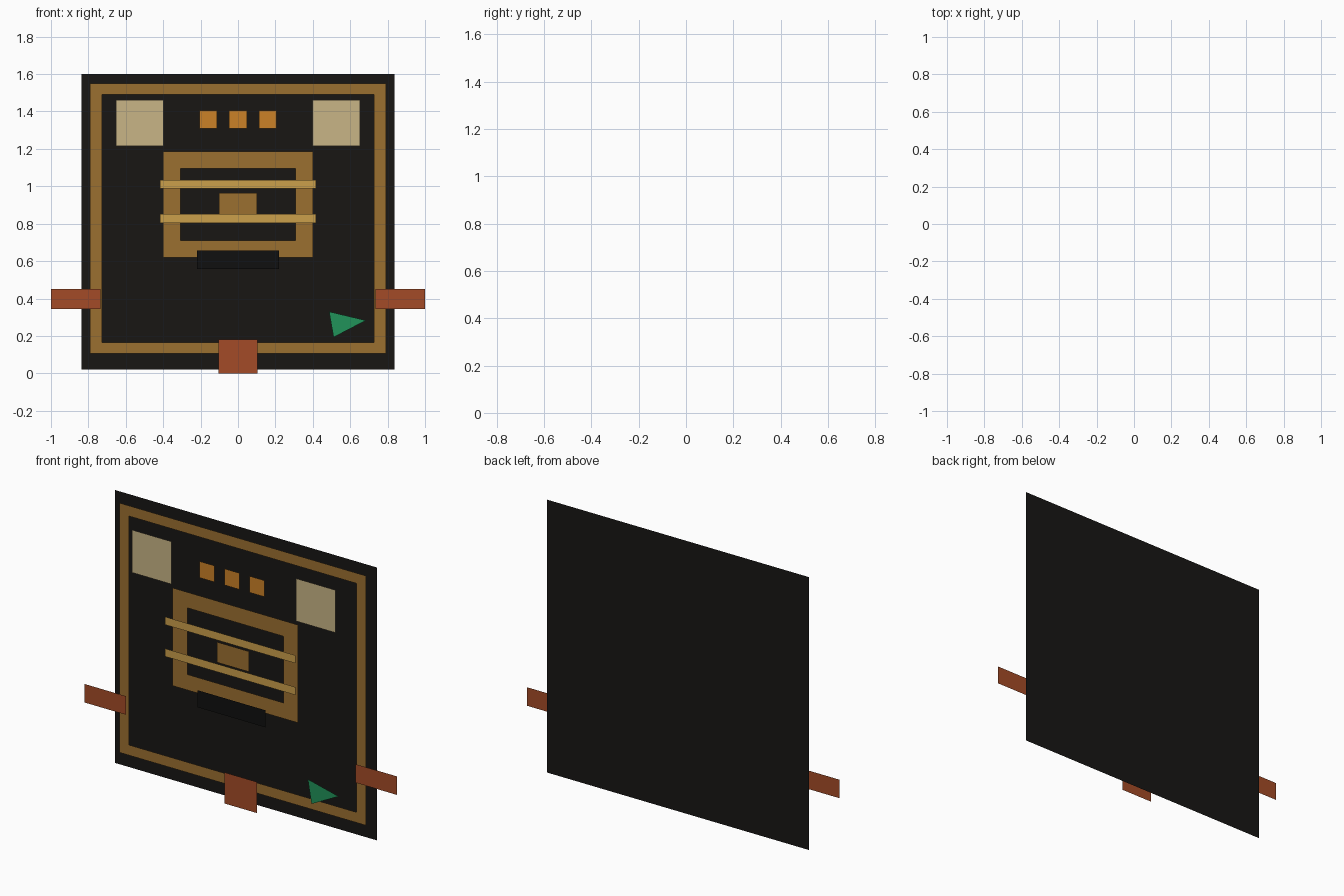
import bpy

if "Cube" in bpy.data.objects:
    bpy.data.objects.remove(bpy.data.objects["Cube"])

BACK = 0.073  # y of the backing panel; every other layer sits in front of it


def material(name, rgb):
    m = bpy.data.materials.new(name)
    m.diffuse_color = (*rgb, 1)
    m.use_nodes = True
    m.node_tree.nodes["Principled BSDF"].inputs["Base Color"].default_value = m.diffuse_color
    return m


BLACK = material("black", (0.009, 0.008, 0.007))
DARK = material("dark", (0.005, 0.005, 0.005))
BRONZE = material("bronze", (0.33, 0.16, 0.03))
GOLD = material("gold", (0.60, 0.35, 0.07))
CREAM = material("cream", (0.58, 0.46, 0.24))
ORANGE = material("orange", (0.60, 0.22, 0.02))
RUST = material("rust", (0.37, 0.07, 0.02))
GREEN = material("green", (0.015, 0.29, 0.10))


def sheet(name, points, depth, mat, faces=None):
    """Flat front-facing sheet from (x, z) points, 'depth' ahead of the panel."""
    me = bpy.data.meshes.new(name)
    me.from_pydata([(x, BACK - depth, z) for x, z in points], [],
                   faces or [tuple(range(len(points)))])
    me.materials.append(mat)
    ob = bpy.data.objects.new(name, me)
    bpy.context.collection.objects.link(ob)
    return ob


def corners(x0, x1, z0, z1):
    return [(x0, z0), (x1, z0), (x1, z1), (x0, z1)]


def rect(name, x0, x1, z0, z1, depth, mat):
    return sheet(name, corners(x0, x1, z0, z1), depth, mat)


# backing panel
rect("back_panel", -0.838, 0.838, 0.02, 1.60, 0, BLACK)

# border ring
sheet("border_frame", corners(-0.79, 0.79, 0.105, 1.55) + corners(-0.728, 0.728, 0.165, 1.49),
      0.03, BRONZE, [(i, (i + 1) % 4, (i + 1) % 4 + 4, i + 4) for i in range(4)])

# tabs at the bottom and sides
rect("bottom_tab", -0.103, 0.103, 0, 0.18, 0.048, RUST)
for side, s in (("left", -1), ("right", 1)):
    a, b = sorted((s * 0.735, s * 1.0))
    rect(side + "_tab", a, b, 0.345, 0.452, 0.048, RUST)
    # corner plates
    a, b = sorted((s * 0.398, s * 0.652))
    rect(side + "_corner_plate", a, b, 1.215, 1.462, 0.112, CREAM)
    # posts of the central frame
    a, b = sorted((s * 0.308, s * 0.402))
    rect(side + "_post", a, b, 0.62, 1.187, 0.096, BRONZE)

# rails of the central frame
rect("top_rail", -0.308, 0.308, 1.096, 1.187, 0.096, BRONZE)
rect("bottom_rail", -0.308, 0.308, 0.62, 0.711, 0.096, BRONZE)

# centre block, cross bars and dark slot
rect("centre_block", -0.102, 0.102, 0.845, 0.963, 0.12, BRONZE)
for i, z in enumerate((0.828, 1.012)):
    rect(f"cross_bar_{i}", -0.418, 0.418, z - 0.023, z + 0.023, 0.146, GOLD)
rect("slot", -0.219, 0.219, 0.559, 0.658, 0.133, DARK)

# row of three lights
for i in (-1, 0, 1):
    x = i * 0.16
    rect(f"light_{i + 2}", x - 0.047, x + 0.047, 1.31, 1.405, 0.128, ORANGE)

# triangular marker
sheet("green_marker", [(0.511, 0.193), (0.684, 0.283), (0.487, 0.33)], 0.13, GREEN)
